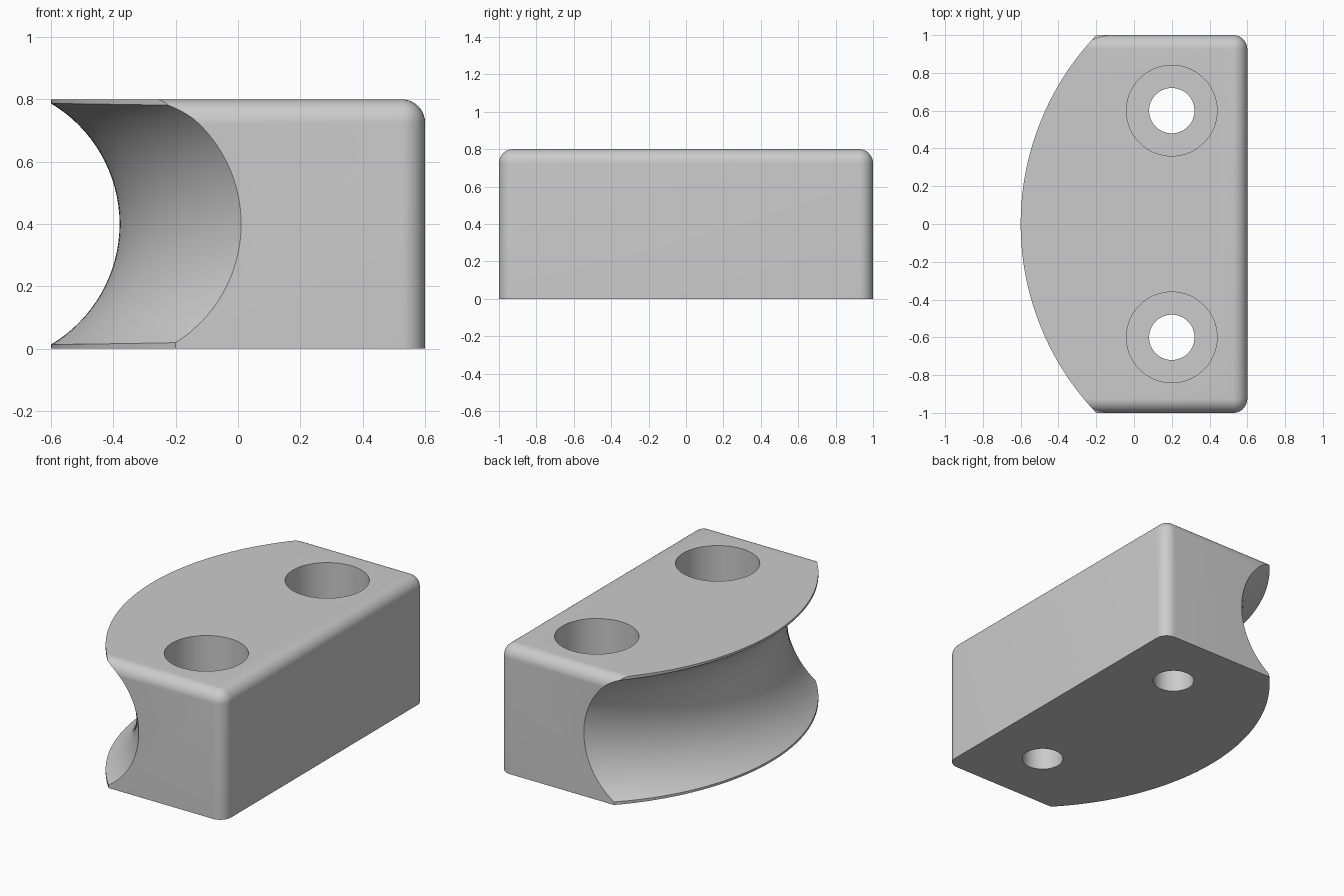
import bpy, bmesh, math
from mathutils import Matrix, Vector

if "Cube" in bpy.data.objects:
    bpy.data.objects.remove(bpy.data.objects["Cube"], do_unlink=True)

ROUND = 0.075       # edge rounding
NOSE_R = 1.45       # plan radius of the curved side
PATH_R = 1.477      # plan radius of the groove path
GROOVE_R = 0.45     # groove section radius


def make_object(name, bm):
    bmesh.ops.recalc_face_normals(bm, faces=bm.faces)
    mesh = bpy.data.meshes.new(name)
    bm.to_mesh(mesh)
    bm.free()
    obj = bpy.data.objects.new(name, mesh)
    bpy.context.collection.objects.link(obj)
    return obj


def cylinder(name, radius, x, y, z0, z1, sides):
    bm = bmesh.new()
    bmesh.ops.create_cone(bm, cap_ends=True, segments=sides, radius1=radius,
                          radius2=radius, depth=z1 - z0,
                          matrix=Matrix.Translation((x, y, (z0 + z1) / 2)))
    return make_object(name, bm)


def cut(target, cutter, operation="DIFFERENCE"):
    cutter.hide_render = True
    mod = target.modifiers.new(cutter.name, "BOOLEAN")
    mod.operation = operation
    mod.solver = "EXACT"
    mod.object = cutter
    bpy.context.view_layer.objects.active = target
    bpy.ops.object.modifier_apply(modifier=mod.name)
    bpy.data.objects.remove(cutter, do_unlink=True)


# Block with rounded top edges and rounded upright corners on its flat side
bm = bmesh.new()
bmesh.ops.create_cube(bm, size=1)
for v in bm.verts:
    v.co = Vector((0.6 if v.co.x > 0 else -0.8, v.co.y * 2, 0.8 if v.co.z > 0 else 0))


def is_rounded(edge):
    mid = (edge.verts[0].co + edge.verts[1].co) / 2
    right, side, top = mid.x > 0.5, abs(mid.y) > 0.9, mid.z > 0.7
    return (right and side) or (right and top) or (side and top)


bmesh.ops.bevel(bm, geom=[e for e in bm.edges if is_rounded(e)], offset=ROUND,
                offset_type="OFFSET", segments=10, profile=0.5, affect="EDGES")
block = make_object("mounting_block", bm)

# Curved side
cut(block, cylinder("nose_cutter", NOSE_R, NOSE_R - 0.6, 0, -0.5, 1.5, 384), "INTERSECT")

# Concave groove following the curved side
bm = bmesh.new()
rings = []
STEPS, SIDES = 64, 96
for i in range(STEPS + 1):
    y = -1.1 + 2.2 * i / STEPS
    cx = PATH_R - 0.83 - math.sqrt(PATH_R ** 2 - y ** 2)
    angles = [math.tau * k / SIDES for k in range(SIDES)]
    rings.append([bm.verts.new((cx + GROOVE_R * math.cos(a), y,
                                0.4 + GROOVE_R * math.sin(a))) for a in angles])
for a, b in zip(rings, rings[1:]):
    for k in range(SIDES):
        n = (k + 1) % SIDES
        bm.faces.new((a[k], a[n], b[n], b[k]))
bm.faces.new(rings[0])
bm.faces.new(rings[-1])
cut(block, make_object("groove_cutter", bm))

# Counterbored screw holes
for side in (-1, 1):
    cut(block, cylinder("bore_cutter", 0.24, 0.2, side * 0.6, 0.4, 1, 64))
    cut(block, cylinder("hole_cutter", 0.12, 0.2, side * 0.6, -0.2, 1, 64))

# Plain grey finish
grey = bpy.data.materials.new("plain grey")
grey.use_nodes = True
colour = (0.6, 0.6, 0.6, 1)
grey.diffuse_color = colour
grey.node_tree.nodes["Principled BSDF"].inputs["Base Color"].default_value = colour
block.data.materials.clear()
block.data.materials.append(grey)
for p in block.data.polygons:
    p.material_index = 0

bpy.ops.object.select_all(action="DESELECT")
block.select_set(True)
bpy.context.view_layer.objects.active = block
bpy.ops.object.shade_smooth_by_angle(angle=math.radians(25))
